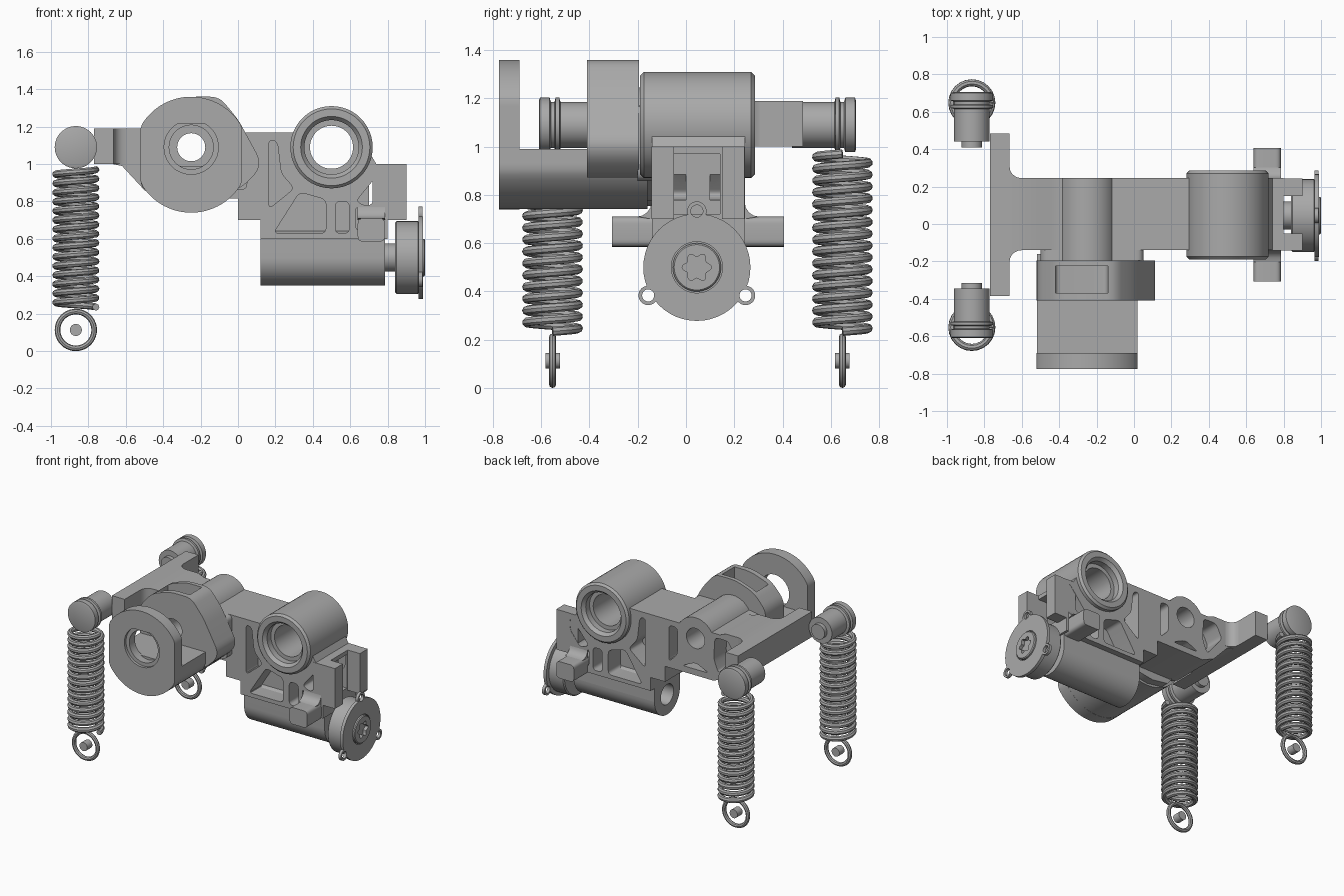
import bpy, bmesh, math
from math import pi, sin, cos
from mathutils import Vector, Matrix

if "Cube" in bpy.data.objects:
    bpy.data.objects.remove(bpy.data.objects["Cube"])

metal = bpy.data.materials.new("grey_metal")
metal.use_nodes = True
metal.diffuse_color = (0.4, 0.4, 0.4, 1)
metal.node_tree.nodes["Principled BSDF"].inputs["Base Color"].default_value = (0.4, 0.4, 0.4, 1)

MID = 0.05            # middle plane of the body in y
FRONT, BACK = -0.14, 0.245
HOLE = (-0.25, 1.09)  # pivot hole (x, z)
BORE = (0.5, 1.09)    # big barrel (x, z)


def finish(name, bm):
    bmesh.ops.recalc_face_normals(bm, faces=bm.faces)
    mesh = bpy.data.meshes.new(name)
    bm.to_mesh(mesh)
    bm.free()
    mesh.materials.append(metal)
    ob = bpy.data.objects.new(name, mesh)
    bpy.context.collection.objects.link(ob)
    return ob


def prism(name, pts, y0, y1):
    """Extrude an (x, z) outline along y."""
    bm = bmesh.new()
    face = bm.faces.new([bm.verts.new((x, y0, z)) for x, z in pts])
    new = bmesh.ops.extrude_face_region(bm, geom=[face])["geom"]
    bmesh.ops.translate(bm, vec=(0, y1 - y0, 0), verts=[v for v in new if isinstance(v, bmesh.types.BMVert)])
    return finish(name, bm)


def box(name, x, y, z):
    return prism(name, [(x[0], z[0]), (x[1], z[0]), (x[1], z[1]), (x[0], z[1])], *y)


def lathe(name, profile, axis, centre, n=48):
    """Solid of revolution from (position along axis, radius) pairs."""
    bm = bmesh.new()
    rings = []
    for d, r in profile:
        ring = []
        for i in range(n):
            u, v = r * cos(2 * pi * i / n), r * sin(2 * pi * i / n)
            p = (d, centre[0] + u, centre[1] + v) if axis == "x" else (centre[0] + u, d, centre[1] + v)
            ring.append(bm.verts.new(p))
        rings.append(ring)
    for a, b in zip(rings, rings[1:]):
        for i in range(n):
            j = (i + 1) % n
            bm.faces.new((a[i], a[j], b[j], b[i]))
    bm.faces.new(rings[0])
    bm.faces.new(rings[-1])
    return finish(name, bm)


def rod(name, axis, centre, r, a, b, c=0.0):
    """Cylinder with optional end chamfers."""
    prof = [(a, r - c), (a + c, r), (b - c, r), (b, r - c)] if c else [(a, r), (b, r)]
    return lathe(name, prof, axis, centre)


def rounded(pts, r, steps=5):
    """Round the corners of an outline."""
    out = []
    for i, p in enumerate(pts):
        p, a, b = Vector(p), Vector(pts[i - 1]), Vector(pts[(i + 1) % len(pts)])
        k = [min(r, (q - p).length * 0.45) for q in (a, b)]
        s, e = p + (a - p).normalized() * k[0], p + (b - p).normalized() * k[1]
        for t in (j / steps for j in range(steps + 1)):
            out.append(tuple(s * (1 - t) ** 2 + p * 2 * t * (1 - t) + e * t * t))
    return out


def boolean(ob, others, op="DIFFERENCE"):
    for o in others:
        m = ob.modifiers.new("bool", "BOOLEAN")
        m.operation, m.object, m.solver = op, o, "EXACT"
    dg = bpy.context.evaluated_depsgraph_get()
    mesh = bpy.data.meshes.new_from_object(ob.evaluated_get(dg))
    ob.modifiers.clear()
    ob.data = mesh
    for o in others:
        bpy.data.objects.remove(o)
    return ob


def wire(name, pts, r, closed=False):
    cu = bpy.data.curves.new(name, "CURVE")
    cu.dimensions, cu.bevel_depth, cu.bevel_resolution, cu.use_fill_caps = "3D", r, 2, True
    sp = cu.splines.new("POLY")
    sp.points.add(len(pts) - 1)
    for q, p in zip(sp.points, pts):
        q.co = (*p, 1)
    sp.use_cyclic_u = closed
    cu.materials.append(metal)
    tmp = bpy.data.objects.new(name + "_path", cu)
    bpy.context.collection.objects.link(tmp)
    mesh = bpy.data.meshes.new_from_object(tmp.evaluated_get(bpy.context.evaluated_depsgraph_get()))
    bpy.data.objects.remove(tmp)
    ob = bpy.data.objects.new(name, mesh)
    bpy.context.collection.objects.link(ob)


def flat_disc(r=0.31, half=0.27):
    """Circle outline with flattened left and right sides."""
    return [(HOLE[0] + max(-half, min(half, r * cos(t))), 1.05 + r * sin(t))
            for t in (2 * pi * (i + 0.5) / 72 for i in range(72))]


# Main beam: outline, pivot boss and truss pockets on both sides
beam = prism("main_beam", [(-0.67, 1.19), (-0.5, 1.19), (-0.45, 1.17), (0.5, 1.17), (0.68, 1.1), (0.74, 1.0),
                           (0.8, 1.0), (0.8, 0.6), (0.12, 0.6), (0.12, 0.7), (0, 0.7), (0, 0.815),
                           (-0.4, 0.815), (-0.5, 0.86), (-0.62, 0.99), (-0.67, 1.0)], FRONT, BACK)
boolean(beam, [rod("boss", "y", HOLE, 0.155, FRONT - 0.08, BACK)], "UNION")
outlines = [[(0.165, 0.76), (0.165, 1.13), (0.21, 1.12), (0.23, 0.95), (0.3, 0.87)],
            [(0.19, 0.63), (0.33, 0.85), (0.47, 0.81), (0.47, 0.63)],
            [(0.52, 0.63), (0.52, 0.8), (0.595, 0.8), (0.595, 0.63)],
            [(0.63, 0.8), (0.77, 0.97), (0.785, 0.96), (0.785, 0.88), (0.7, 0.77)],
            [(0.63, 0.64), (0.63, 0.78), (0.7, 0.7)]]
back_only = [[(-0.57, 1.04), (-0.52, 1.14), (-0.41, 1.14), (-0.4, 0.98), (-0.44, 0.88)],
             [(-0.36, 0.86), (-0.25, 0.91), (-0.14, 0.86)],
             [(-0.1, 1.13), (-0.03, 1.13), (-0.03, 0.86), (-0.1, 0.93)]]
cutters = []
for pts in outlines + back_only:
    pts = rounded(pts, 0.03)
    cutters.append(prism("pocket", pts, MID + 0.05, BACK + 0.1))
    if pts[0][0] > 0.1:
        cutters.append(prism("pocket", pts, FRONT - 0.1, MID - 0.05))
cutters.append(rod("pivot", "y", HOLE, 0.075, -1, 1))
cutters.append(rod("clearance", "y", BORE, 0.19, -1, 1))
cutters.append(box("mouth", (0.7, 1), (-0.05, 0.14), (0.72, 0.97)))
boolean(beam, cutters)

# Prongs beside the mouth, with feet flaring out into the side lugs
for side, s in (("left", 1), ("right", -1)):
    outer, inner = MID + s * 0.193, MID + s * 0.1
    lo, hi = sorted((outer, inner))
    box(side + "_prong", (0.72, 0.9), (lo, hi), (0.7, 1.0))
    lo, hi = sorted((MID + s * 0.357, MID + s * 0.1))
    prism(side + "_lug", rounded([(0.64, 0.585), (0.785, 0.585), (0.785, 0.71), (0.64, 0.71)], 0.03), lo, hi)
    # Small concave web between prong and lug
    bm = bmesh.new()
    path = [(0, 0.70)] + [(0.06 - 0.06 * sin(t), 0.77 - 0.06 * cos(t)) for t in (pi / 8 * i for i in range(5))]
    f = bm.faces.new([bm.verts.new((0.64, outer + s * d, z)) for d, z in path])
    ext = bmesh.ops.extrude_face_region(bm, geom=[f])["geom"]
    bmesh.ops.translate(bm, vec=(0.145, 0, 0), verts=[v for v in ext if isinstance(v, bmesh.types.BMVert)])
    finish(side + "_lug_fillet", bm)

# Big barrel with counterbored through hole
barrel = rod("barrel", "y", BORE, 0.22, -0.19, 0.285, 0.015)
boolean(barrel, [lathe("bore", [(-0.3, 0.165), (-0.19, 0.165), (-0.165, 0.145), (-0.12, 0.145), (-0.12, 0.115),
                                (0.215, 0.115), (0.215, 0.145), (0.26, 0.145), (0.285, 0.165), (0.4, 0.165)], "y", BORE)])

# Adjuster tube under the beam
tube = rod("adjuster_tube", "x", (MID, 0.5), 0.15, 0.12, 0.785)
boolean(tube, [box("web", (0.12, 0.785), (MID - 0.15, MID + 0.15), (0.5, 0.62))], "UNION")
boolean(tube, [rod("tube_bore", "x", (MID, 0.5), 0.075, 0, 0.6)])

# Adjuster screw: shaft, knob, flange with three ears, hub with lobed socket
AX = (MID - 0.005, 0.5)
rod("adjuster_shaft", "x", AX, 0.075, 0.6, 0.86)
rod("adjuster_knob", "x", AX, 0.195, 0.84, 0.97, 0.008)
flange = rod("adjuster_flange", "x", AX, 0.222, 0.965, 0.988)
ears = [(AX[0] + 0.233 * cos(a), AX[1] + 0.233 * sin(a)) for a in (pi / 2, pi * 7 / 6, pi * 11 / 6)]
boolean(flange, [rod("ear", "x", e, 0.04, 0.966, 0.987) for e in ears], "UNION")
boolean(flange, [rod("ear_hole", "x", e, 0.025, 0.9, 1.1) for e in ears]
        + [rod("hub_seat", "x", AX, 0.106, 0.975, 1.1)])
hub = rod("adjuster_hub", "x", AX, 0.1, 0.96, 1.0, 0.006)
lobes = [(0.052 + 0.009 * cos(6 * t), t) for t in (2 * pi * i / 48 for i in range(48))]
star = prism("socket", [(r * cos(t), r * sin(t)) for r, t in lobes], -0.05, 0.05)
star.data.transform(Matrix.Translation((1.02, *AX)) @ Matrix.Rotation(pi / 2, 4, "Z"))
boolean(hub, [star])

# Roller bracket: front plate, low cradle and rear cheek
plate = prism("front_plate", flat_disc(), -0.775, -0.69)
window = prism("plate_window", [(HOLE[0] + 0.145 * cos(t), min(1.215, HOLE[1] + 0.145 * sin(t)))
                                for t in (2 * pi * i / 48 for i in range(48))], -0.9, -0.755)
boolean(plate, [window, rod("plate_hole", "y", HOLE, 0.118, -0.9, -0.6)])
cradle = prism("cradle", flat_disc(0.309, 0.269), -0.7, -0.16)
boolean(cradle, [box("cradle_gap", (-1, 1), (-0.75, -0.4), (0.99, 2)),
                 box("cradle_back", (-1, 1), (-0.41, 0), (0.95, 2))])
cheek = prism("rear_cheek", rounded([(-0.52, 1.2), (-0.42, 1.31), (-0.27, 1.36), (-0.1, 1.36), (0.0, 1.24),
                                     (0.12, 1.02), (0.1, 0.95), (0.0, 0.86), (-0.52, 0.86)], 0.05), -0.41, -0.195)
boolean(cheek, [prism("cheek_pocket", rounded([(-0.42, 1.22), (-0.42, 1.5), (-0.14, 1.5), (-0.14, 1.22)], 0.03),
                      -0.37, -0.225), rod("cheek_hole", "y", HOLE, 0.075, -1, 0)])
neck = prism("bracket_neck", rounded([(-0.5, 1.15), (-0.4, 1.17), (0.05, 1.17), (0.05, 0.86), (-0.5, 0.86)], 0.04), -0.2, -0.13)
boolean(neck, [rod("neck_hole", "y", HOLE, 0.075, -1, 0)])
# Sloped underside joining cradle to beam
prism("cradle_blend", [(-0.46, 0.87), (-0.38, 0.775), (-0.25, 0.755), (-0.12, 0.775), (-0.01, 0.87)], -0.2, -0.1)

# Cross bar with a flared root
box("cross_bar", (-0.77, -0.665), (-0.385, 0.485), (1.0, 1.19))
for side, s, y in (("left", 1, BACK), ("right", -1, FRONT)):
    arc = [(-0.6 - 0.065 * sin(t), y + s * (0.06 - 0.06 * cos(t))) for t in (pi / 10 * i for i in range(6))]
    root = prism(side + "_bar_fillet", [(-0.67, y)] + arc, 1.0, 1.19)
    root.data.transform(Matrix(((1, 0, 0, 0), (0, 0, 1, 0), (0, 1, 0, 0), (0, 0, 0, 1))))
    root.data.flip_normals()

# Spring posts, springs, end rings and pins
PX = -0.867
for side, s, y in (("front", -1, -0.61), ("back", 1, 0.705)):
    post = [(0, 0.1), (0.005, 0.113), (0.045, 0.113), (0.05, 0.095), (0.065, 0.095), (0.07, 0.113), (0.085, 0.113),
            (0.09, 0.095), (0.265, 0.095), (0.265, 0.055), (0.295, 0.055)]
    lathe(side + "_spring_post", [(y - s * d, r) for d, r in post], "y", (PX, 1.09))
    cy = y - s * 0.057
    n, turns = 24, 15
    coil = [(PX + 0.107 * cos(2 * pi * i / n), cy + 0.107 * sin(2 * pi * i / n), 0.235 + 0.735 * i / (n * turns))
            for i in range(n * turns + 1)]
    wire(side + "_spring", coil, 0.019)
    ring = [(PX + 0.098 * cos(2 * pi * i / 40), cy, 0.113 + 0.098 * sin(2 * pi * i / 40)) for i in range(40)]
    wire(side + "_end_ring", ring, 0.015, True)
    rod(side + "_ring_pin", "y", (PX, 0.113), 0.032, cy - 0.03, cy + 0.03)

# Smooth shading with sharp edges kept
bpy.ops.object.select_all(action="DESELECT")
for ob in bpy.context.scene.objects:
    if ob.type == "MESH":
        ob.select_set(True)
        bpy.context.view_layer.objects.active = ob
bpy.ops.object.shade_smooth_by_angle(angle=math.radians(35))
